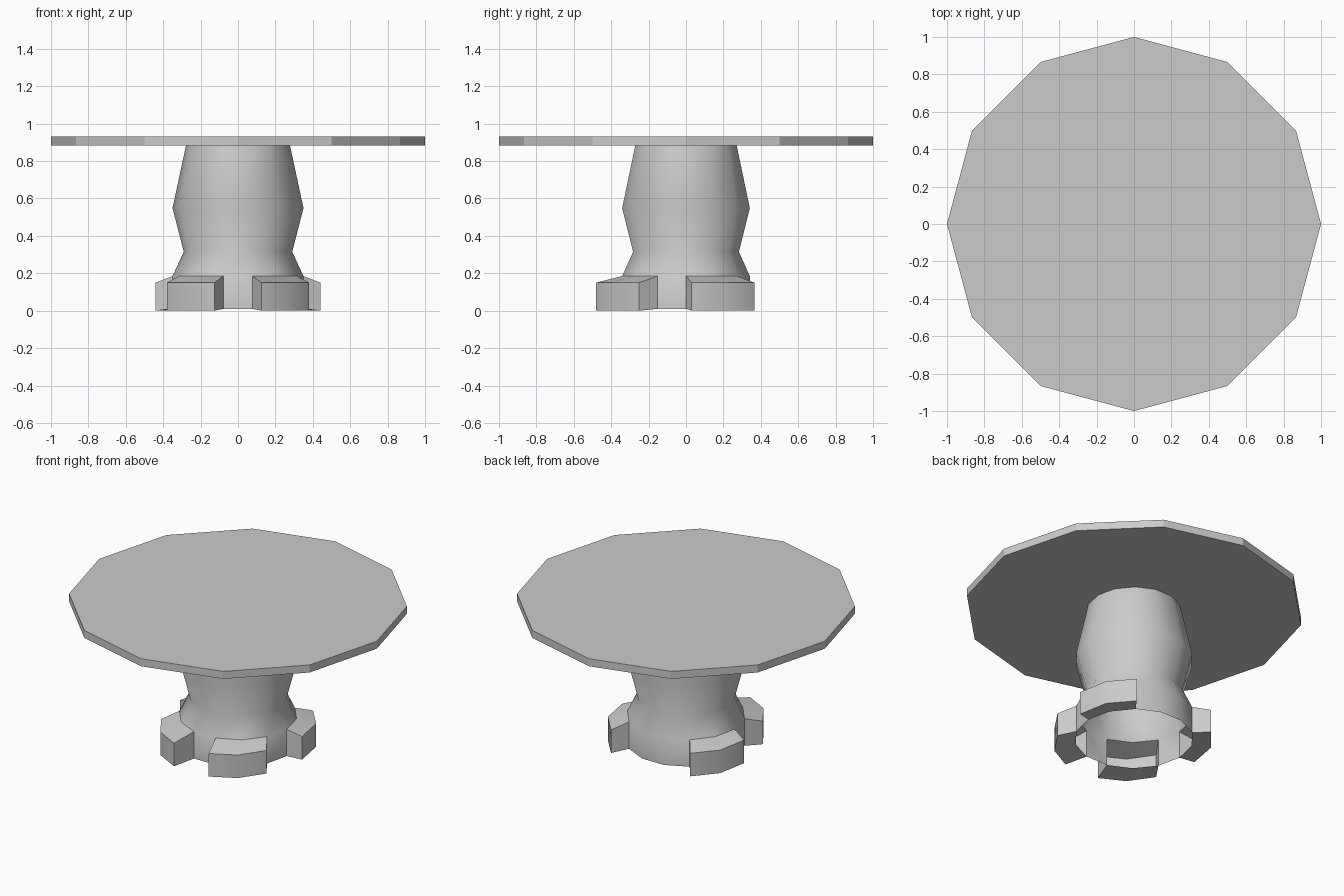
import bpy, bmesh
from math import cos, sin, pi, radians

if "Cube" in bpy.data.objects:
    bpy.data.objects.remove(bpy.data.objects["Cube"])


def finish(name, bm, smooth_angle=None):
    bmesh.ops.recalc_face_normals(bm, faces=bm.faces[:])
    mesh = bpy.data.meshes.new(name)
    bm.to_mesh(mesh)
    bm.free()
    obj = bpy.data.objects.new(name, mesh)
    bpy.context.collection.objects.link(obj)
    if smooth_angle:
        bpy.ops.object.select_all(action='DESELECT')
        obj.select_set(True)
        bpy.context.view_layer.objects.active = obj
        bpy.ops.object.shade_smooth_by_angle(angle=radians(smooth_angle))
    return obj


def add_ring(bm, radius, z, sides):
    return [bm.verts.new((radius * cos(2 * pi * k / sides),
                          radius * sin(2 * pi * k / sides), z))
            for k in range(sides)]


def bridge(bm, low, high, edges):
    n = len(low)
    for k in edges:
        j = (k + 1) % n
        bm.faces.new((low[k], low[j], high[j], high[k]))


# Twelve-sided table top
bm = bmesh.new()
low, high = add_ring(bm, 1, 0.883, 12), add_ring(bm, 1, 0.932, 12)
bridge(bm, low, high, range(12))
bm.faces.new(high)
bm.faces.new(low)
finish("table_top", bm)

# Hollow pedestal, open below, with the feet drawn out of its lowest band
SIDES = 14
PROFILE = [(0.35, 0.01), (0.35, 0.185), (0.29, 0.315), (0.35, 0.548), (0.278, 0.884)]
bm = bmesh.new()
rings = [add_ring(bm, r, z, SIDES) for r, z in PROFILE]

# Outer foot corners: (pedestal side index, x, y), right side then mirrored
right_feet = [
    [(0, 0.44, 0.03), (1, 0.405, 0.225), (2, 0.285, 0.365)],
    [(11, 0.125, -0.48), (12, 0.278, -0.399), (13, 0.38, -0.25)],
]
left_feet = [[((7 - k) % SIDES, -x, y) for k, x, y in reversed(f)] for f in right_feet]
feet = right_feet + left_feet

foot_edges = {k for f in feet for k, _, _ in f[:-1]}
bridge(bm, rings[0], rings[1], [k for k in range(SIDES) if k not in foot_edges])
for a, b in zip(rings[1:], rings[2:]):
    bridge(bm, a, b, range(SIDES))

# Feet: sloped top, upright outer wall, bottom and two end cheeks
for foot in feet:
    columns = [(rings[0][k], bm.verts.new((x, y, 0.0)),
                bm.verts.new((x, y, 0.15)), rings[1][k]) for k, x, y in foot]
    for a, b in zip(columns, columns[1:]):
        for i in range(3):
            bm.faces.new((a[i], b[i], b[i + 1], a[i + 1]))
    bm.faces.new(columns[0])
    bm.faces.new(columns[-1])
finish("pedestal_with_feet", bm, 45)
